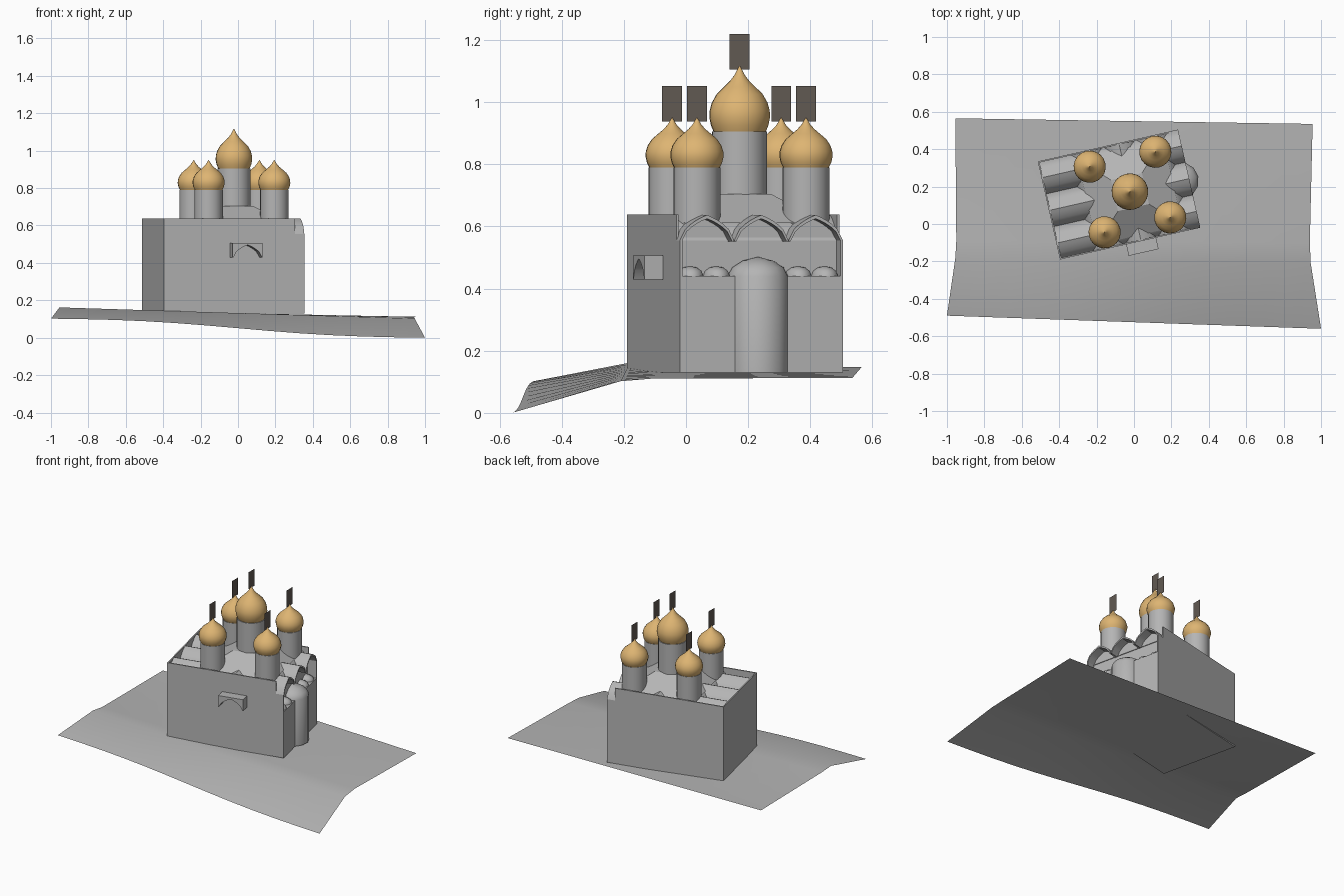
import bpy
import bmesh
from math import cos, sin, pi, radians, sqrt
from mathutils import Matrix

cube = bpy.data.objects.get("Cube")
if cube:
    bpy.data.objects.remove(cube, do_unlink=True)


def material(name, rgb):
    m = bpy.data.materials.new(name)
    m.use_nodes = True
    m.diffuse_color = (*rgb, 1)
    m.node_tree.nodes["Principled BSDF"].inputs["Base Color"].default_value = (*rgb, 1)
    return m


STONE = material("grey stone", (0.46, 0.46, 0.46))
GOLD = material("soft gold", (0.73, 0.46, 0.17))
DARK = material("dark bronze", (0.12, 0.10, 0.085))

# The building is turned on its plot
TURN = Matrix.Translation((-0.08, 0.1575, 0)) @ Matrix.Rotation(radians(12.8), 4, "Z")
L, W = 0.3845, 0.269           # half length and half width
BASE, EAVE, TOP = 0.13, 0.555, 0.638
LEDGE, RECESS = 0.44, 0.3245   # ledge height, recessed end wall
MID = 0.06                     # centre of the dome group
BAY = W / 1.5                  # vault spacing


def add(name, verts, faces, mat, matrix=TURN, smooth=True, fix=True):
    mesh = bpy.data.meshes.new(name)
    mesh.from_pydata(verts, [], faces)
    if fix:
        bm = bmesh.new()
        bm.from_mesh(mesh)
        bmesh.ops.recalc_face_normals(bm, faces=bm.faces)
        bm.to_mesh(mesh)
        bm.free()
    mesh.transform(matrix)
    mesh.materials.append(mat)
    ob = bpy.data.objects.new(name, mesh)
    bpy.context.collection.objects.link(ob)
    if smooth:
        bpy.ops.object.select_all(action="DESELECT")
        ob.select_set(True)
        bpy.context.view_layer.objects.active = ob
        bpy.ops.object.shade_smooth_by_angle(angle=radians(35))
    return ob


def prism(name, outline, axis, a, b, smooth=True):
    """Extrude an outline (across, height) along x or y."""
    def place(u, z, t):
        return (t, u, z) if axis == "x" else (u, t, z)
    n = len(outline)
    verts = [place(u, z, t) for t in (a, b) for u, z in outline]
    faces = [(i, (i + 1) % n, n + (i + 1) % n, n + i) for i in range(n)]
    faces += [tuple(range(n)), tuple(range(n, 2 * n))]
    return add(name, verts, faces, STONE, smooth=smooth)


def box(name, x0, x1, y0, y1, z0, z1):
    return prism(name, [(y0, z0), (y1, z0), (y1, z1), (y0, z1)], "x", x0, x1, False)


def lathe(name, profile, mat, x, y, sx=1, sy=1, sides=20):
    """Revolve (radius, height) points around a vertical axis."""
    verts = [(x + r * sx * cos(2 * pi * k / sides), y + r * sy * sin(2 * pi * k / sides), z)
             for r, z in profile for k in range(sides)]
    faces = [(j * sides + k, j * sides + (k + 1) % sides,
              (j + 1) * sides + (k + 1) % sides, (j + 1) * sides + k)
             for j in range(len(profile) - 1) for k in range(sides)]
    faces += [tuple(range(sides)), tuple(range(len(verts) - sides, len(verts)))]
    return add(name, verts, faces, mat)


def arch(centre, half, z, height, steps=10):
    """Slightly pointed arch from left foot to right foot."""
    pts = []
    for i in range(steps + 1):
        t = 2 * i / steps - 1
        rise = 0.6 * sqrt(max(0, 1 - t * t)) + 0.4 * (1 - abs(t))
        pts.append((centre + t * half, z + rise * height))
    return pts


# Ground sheet: rows of (left x, left y, left z, right x, right y, right z)
rows = [(-1, -0.49, 0.105, 1, -0.56, 0.003),
        (-0.955, -0.18, 0.165, 0.945, -0.21, 0.105),
        (-0.95, -0.09, 0.155, 0.94, -0.1, 0.114),
        (-0.955, 0.565, 0.15, 0.955, 0.535, 0.115)]
cols = 12
ground = []
for j, (ax, ay, az, bx, by, bz) in enumerate(rows):
    for i in range(cols + 1):
        t = i / cols
        sag = 0.012 * sin(2 * pi * t) if j == 0 else 0
        ground.append((ax + (bx - ax) * t, ay + (by - ay) * t, az + (bz - az) * t + sag))
low = min(v[2] for v in ground)
ground = [(x, y, z - low) for x, y, z in ground]
quads = [(j * (cols + 1) + i, j * (cols + 1) + i + 1,
          (j + 1) * (cols + 1) + i + 1, (j + 1) * (cols + 1) + i)
         for j in range(len(rows) - 1) for i in range(cols)]
add("ground", ground, quads, STONE, Matrix(), fix=False)

# Main block, lower end wall and parapets
box("main_block", -L, RECESS, -W, W, BASE, EAVE)
box("lower_end_wall", RECESS, L, -W, W, BASE, LEDGE)
box("rear_parapet", -L, -L + 0.008, -W, W, EAVE, TOP)
for side, label in ((-1, "front"), (1, "back")):
    inner, outer = side * (W - 0.008), side * W
    y0, y1 = min(inner, outer), max(inner, outer)
    box(label + "_parapet", -L, L - 0.052, y0, y1, EAVE, TOP)
    box(label + "_end_pier", RECESS, L, y0, y1, LEDGE, EAVE)

# Roof vaults, lengthwise with open gable hoods and crosswise
for i in (-1, 0, 1):
    outer = arch(i * BAY, BAY / 2, EAVE, 0.082)
    inner = arch(i * BAY, BAY / 2 - 0.006, EAVE - 0.004, 0.074)
    prism("long_vault", outer, "x", -L + 0.008, RECESS)
    prism("gable_hood", outer + inner[::-1], "x", RECESS, L)
    prism("cross_vault", arch(MID + i * BAY, BAY / 2, EAVE, 0.08), "y", -W + 0.008, W - 0.008)

# Hipped roof under the central drum
hip = [(MID + sx * h, sy * h, z) for h, z in ((0.235, 0.612), (0.085, 0.705))
       for sx, sy in ((-1, -1), (1, -1), (1, 1), (-1, 1))]
add("hip_roof", hip, [(k, (k + 1) % 4, 4 + (k + 1) % 4, 4 + k) for k in range(4)]
    + [(0, 1, 2, 3), (4, 5, 6, 7)], STONE, smooth=False)

# Apse and the small half domes on the ledge
lathe("apse", [(1, BASE), (1, LEDGE), (0.85, 0.468), (0.5, 0.49), (0.01, 0.502)],
      STONE, 0.3345, 0, 0.1, 0.1, 12)
for y in (-0.222, -0.135, 0.135, 0.222):
    lathe("ledge_dome", [(1, LEDGE - 0.01), (1, LEDGE), (0.85, 0.457), (0.5, 0.468), (0.01, 0.472)],
          STONE, RECESS, y, 0.058, 0.044, 12)

# Porch canopy with an arched opening
half = 0.082
opening = arch(MID, half - 0.004, 0.43, 0.066)
prism("porch_canopy", [(MID - half, 0.43), (MID - half, 0.507), (MID + half, 0.507),
                       (MID + half, 0.43)] + opening[::-1], "y", -W - 0.062, -W)

# Drums, onion domes and finial plates
ONION = [(0.86, 0), (0.95, 0.1), (1, 0.22), (0.99, 0.32), (0.92, 0.44), (0.76, 0.57),
         (0.52, 0.68), (0.32, 0.77), (0.17, 0.86), (0.07, 0.95), (0.005, 1)]


def tower(label, x, y, drum_r, dome_r, neck, tip):
    lathe(label + "_drum", [(drum_r, 0.57), (drum_r, neck)], STONE, x, y)
    lathe(label + "_dome", [(r * dome_r, neck + h * (tip - neck)) for r, h in ONION], GOLD, x, y)
    centre = TURN @ Matrix.Translation((x, y, 0))
    px, py, _ = centre.translation
    z0 = tip - 0.012
    plate = [(px, py - 0.032, z0), (px, py + 0.032, z0),
             (px, py + 0.032, z0 + 0.114), (px, py - 0.032, z0 + 0.114)]
    add(label + "_finial", plate, [(0, 1, 2, 3)], DARK, Matrix(), False, False)


tower("central", MID, 0.002, 0.089, 0.098, 0.905, 1.117)
for sx, ex in ((-1, "rear"), (1, "apse_end")):
    for sy, ey in ((-1, "front"), (1, "back")):
        tower(ex + "_" + ey, MID + sx * 0.18, sy * 0.18, 0.076, 0.086, 0.79, 0.95)
